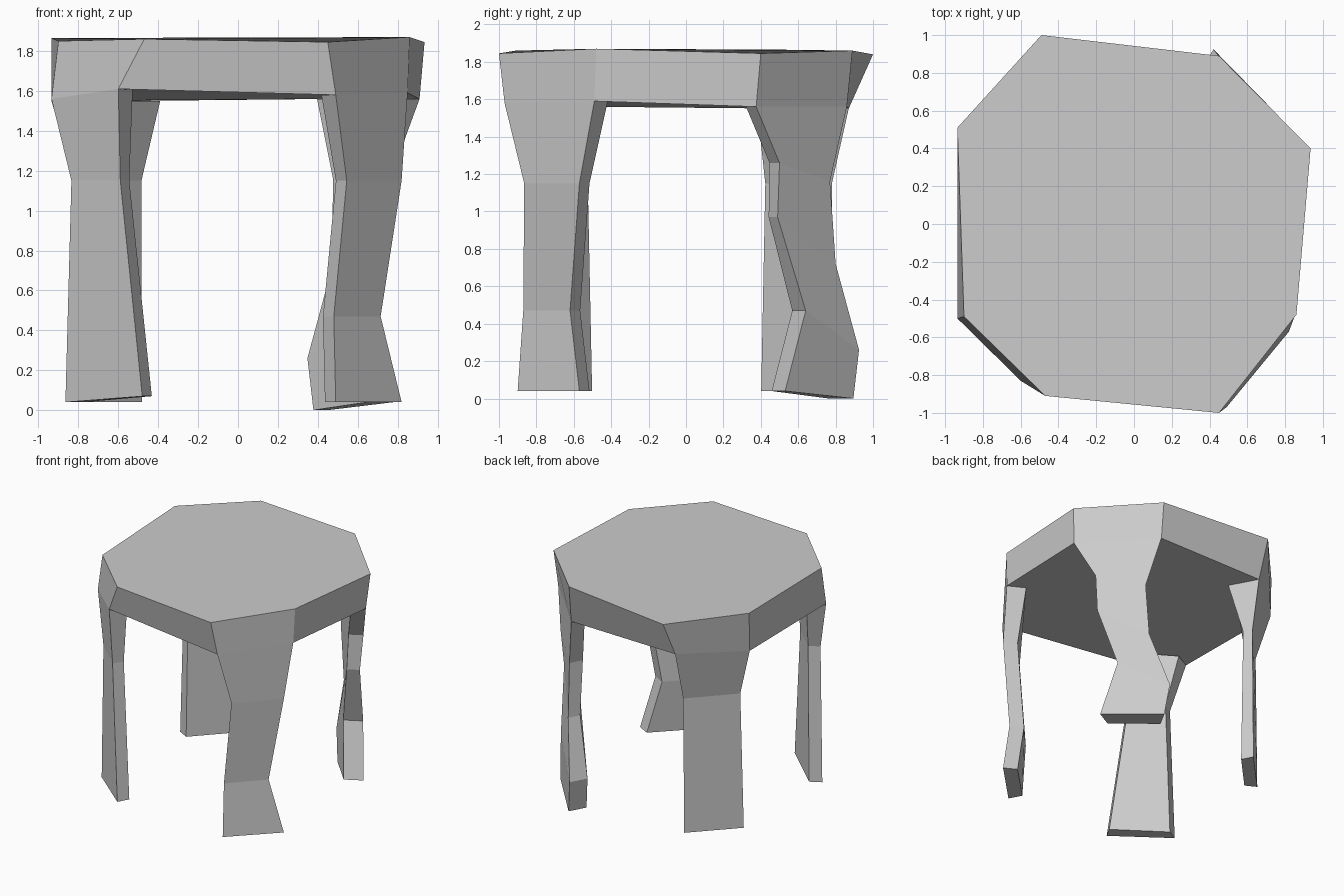
import bpy, bmesh

if "Cube" in bpy.data.objects:
    bpy.data.objects.remove(bpy.data.objects["Cube"])

# Each leg row: front/back-side corner "a" (x, y, z), left/right-side corner "b" (x, y, z), inward depth.
# First row is the seat top edge, second the seat lower edge, the rest run down the leg.
front_right = [
    ((.45, -1.0, 1.845), (.86, -.48, 1.87), 0),
    ((.49, -.97, 1.58), (.85, -.49, 1.59), .12),
    ((.545, -.865, 1.15), (.82, -.57, 1.15), .09),
    ((.48, -.87, .47), (.715, -.62, .47), .09),
    ((.49, -.90, .04), (.82, -.57, .04), .09)]
front_left = [
    ((-.47, -.91, 1.86), (-.90, -.49, 1.85), 0),
    ((-.60, -.83, 1.61), (-.935, -.50, 1.56), .12),
    ((-.59, -.80, 1.15), (-.835, -.57, 1.15), .075),
    ((-.48, -.895, .07), (-.865, -.55, .04), .08)]
back_right = [
    ((.45, .89, 1.86), (.935, .40, 1.845), 0),
    ((.45, .86, 1.56), (.91, .375, 1.56), .09),
    ((.53, .77, 1.16), (.80, .50, 1.26), .09),
    ((.52, .80, .72), (.775, .49, .97), .08),
    ((.42, .925, .26), (.70, .64, .47), .12),
    ((.45, .895, 0), (.78, .53, .04), .12)]
back_left = [
    ((-.49, 1.0, 1.84), (-.935, .51, 1.865), 0),
    ((-.51, .87, 1.55), (-.935, .50, 1.55), .20),
    ((-.52, .78, 1.15), (-.82, .46, 1.15), .06),
    ((-.53, .78, .04), (-.845, .45, .04), .08)]


def loft(name, rings, cap_top):
    """Bridge rings of equal length into a flat-faced body."""
    bm = bmesh.new()
    rows = [[bm.verts.new(p) for p in ring] for ring in rings]
    n = len(rows[0])
    for upper, lower in zip(rows, rows[1:]):
        for i in range(n):
            j = (i + 1) % n
            bm.faces.new((upper[i], upper[j], lower[j], lower[i]))
    if cap_top:
        bm.faces.new(rows[0])
    bm.faces.new(rows[-1])
    bmesh.ops.recalc_face_normals(bm, faces=bm.faces)
    mesh = bpy.data.meshes.new(name)
    bm.to_mesh(mesh)
    bm.free()
    obj = bpy.data.objects.new(name, mesh)
    bpy.context.collection.objects.link(obj)


def inward(p, dx, dy):
    x, y, z = p
    return (x - dx * (1 if x > 0 else -1), y - dy * (1 if y > 0 else -1), z)


# Seat: irregular octagonal slab
def octagon(row):
    fl, fr, br, bl = (leg[row] for leg in (front_left, front_right, back_right, back_left))
    return [fl[1], fl[0], fr[0], fr[1], br[1], br[0], bl[0], bl[1]]


loft("seat", [octagon(0), octagon(1)], True)

# Legs: flat bent planks hanging from the diagonal sides of the seat, narrower on the inside
for name, leg in (("front_right_leg", front_right), ("front_left_leg", front_left),
                  ("back_right_leg", back_right), ("back_left_leg", back_left)):
    rings = [[a, b, inward(b, d * 1.1, d * .6), inward(a, d * .6, d * 1.1)]
             for a, b, d in leg[1:]]
    loft(name, rings, False)
